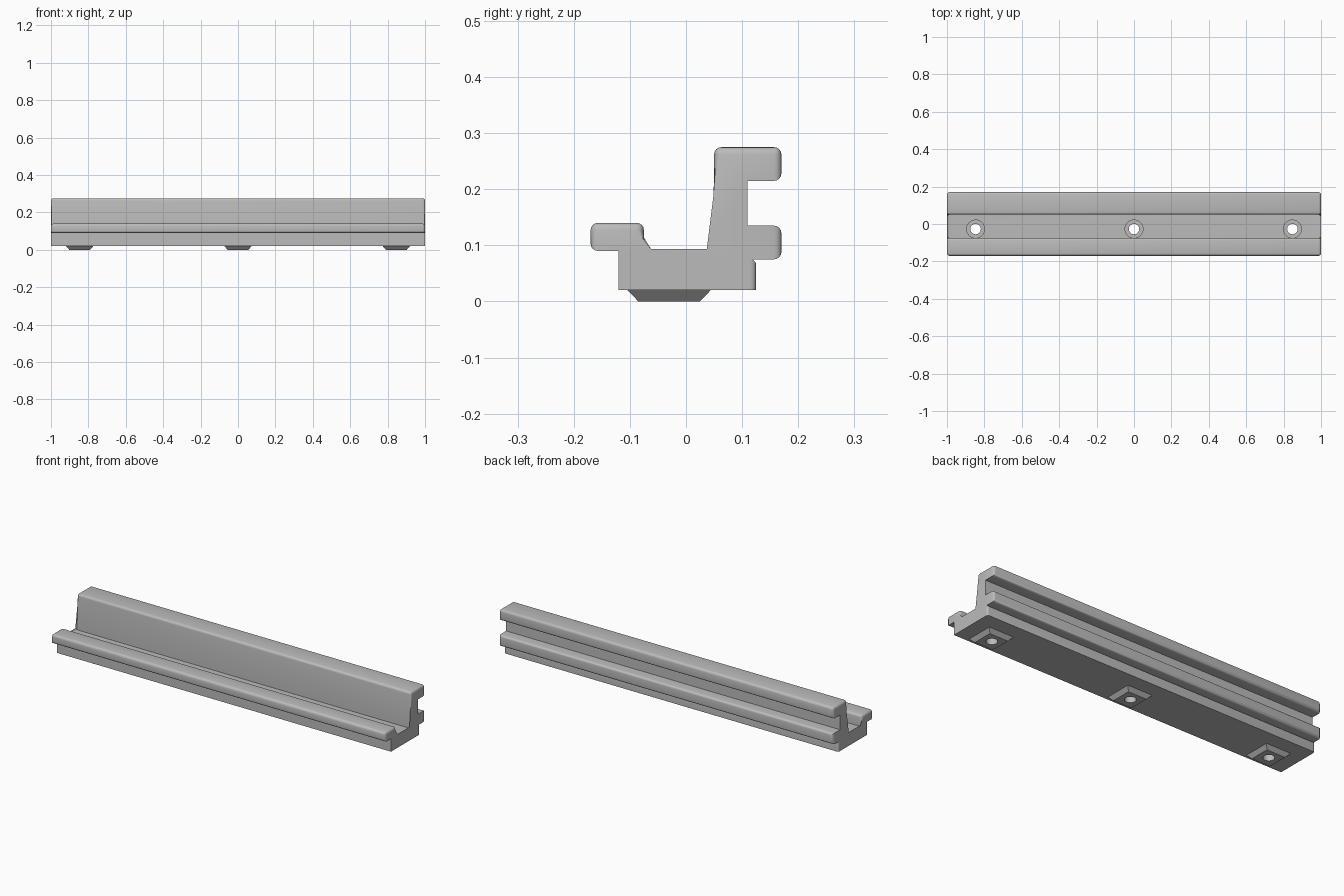
import bpy, bmesh, math

if "Cube" in bpy.data.objects:
    bpy.data.objects.remove(bpy.data.objects["Cube"], do_unlink=True)

GREY = (0.5, 0.5, 0.5, 1)
mat = bpy.data.materials.new("light grey")
mat.use_nodes = True
mat.diffuse_color = GREY
mat.node_tree.nodes["Principled BSDF"].inputs["Base Color"].default_value = GREY

HOLE_Y = -0.027
PITCH = 0.847


def add_object(name, bm):
    bmesh.ops.recalc_face_normals(bm, faces=bm.faces[:])
    mesh = bpy.data.meshes.new(name)
    bm.to_mesh(mesh)
    bm.free()
    mesh.materials.append(mat)
    obj = bpy.data.objects.new(name, mesh)
    bpy.context.collection.objects.link(obj)
    return obj


def extrusion(name, points, radius):
    """Extrude (y, z, round corner, round end of next side) along x."""
    bm = bmesh.new()
    a = [bm.verts.new((-1, p[0], p[1])) for p in points]
    b = [bm.verts.new((1, p[0], p[1])) for p in points]
    bm.faces.new(a)
    bm.faces.new(b[::-1])
    rounded = []
    for i, p in enumerate(points):
        j = (i + 1) % len(points)
        bm.faces.new((a[i], b[i], b[j], a[j]))
        if p[2]:
            rounded.append(bm.edges.get((a[i], b[i])))
        if p[3]:
            rounded += [bm.edges.get((a[i], a[j])), bm.edges.get((b[i], b[j]))]
    bmesh.ops.bevel(bm, geom=rounded, offset=radius, segments=4,
                    profile=0.5, affect='EDGES', clamp_overlap=True)
    return add_object(name, bm)


def activate(obj):
    bpy.ops.object.select_all(action='DESELECT')
    obj.select_set(True)
    bpy.context.view_layer.objects.active = obj


def cylinder(name, x, radius, z0, z1):
    bm = bmesh.new()
    bmesh.ops.create_cone(bm, cap_ends=True, segments=32, radius1=radius,
                          radius2=radius, depth=z1 - z0)
    bmesh.ops.translate(bm, verts=bm.verts[:], vec=(x, HOLE_Y, (z0 + z1) / 2))
    obj = add_object(name, bm)
    obj.hide_render = True
    return obj


def cut(obj, cutters):
    activate(obj)
    for c in cutters:
        mod = obj.modifiers.new("hole", 'BOOLEAN')
        mod.operation = 'DIFFERENCE'
        mod.solver = 'EXACT'
        mod.object = c
        bpy.ops.object.modifier_apply(modifier=mod.name)


# Rail body: channel floor, front lip, tall back wall with two rear flanges
rail = extrusion("rail_body", [
    (-0.12, 0.02, 0, 0), (0.11, 0.02, 0, 0),
    (0.11, 0.075, 0, 0), (0.17, 0.075, 1, 1),
    (0.17, 0.135, 1, 0), (0.11, 0.135, 0, 0),
    (0.11, 0.215, 0, 0), (0.17, 0.215, 1, 1),
    (0.17, 0.275, 1, 1), (0.05, 0.275, 1, 1),
    (0.05, 0.08, 0, 1), (-0.075, 0.08, 0, 1),
    (-0.075, 0.14, 1, 1), (-0.17, 0.14, 1, 1),
    (-0.17, 0.09, 1, 0), (-0.12, 0.09, 0, 0)], 0.013)

# Rounded strip along the rear of the base
strip = extrusion("base_rear_strip", [
    (0.11, 0.02, 0, 0), (0.125, 0.02, 0, 1),
    (0.125, 0.075, 1, 0), (0.11, 0.075, 0, 0)], 0.01)

# Tapered locating pads underneath
cutters, pads = [], []
for label, x in (("right", -PITCH), ("middle", 0), ("left", PITCH)):
    bm = bmesh.new()
    bmesh.ops.create_cone(bm, cap_ends=True, segments=4, radius1=0.055 * math.sqrt(2),
                          radius2=0.074 * math.sqrt(2), depth=0.02)
    for v in bm.verts:
        quarter = math.pi / 4
        px, py = v.co.x, v.co.y
        v.co.x = px * math.cos(quarter) - py * math.sin(quarter) + x
        v.co.y = px * math.sin(quarter) + py * math.cos(quarter) - 0.03
        v.co.z += 0.01
    pads.append(add_object(label + "_pad", bm))
    cutters.append((cylinder("screw_cutter", x, 0.028, -0.1, 0.15),
                    cylinder("head_cutter", x, 0.048, 0.05, 0.15)))

# Stepped screw holes
for pad, (screw, head) in zip(pads, cutters):
    cut(rail, (screw, head))
    cut(pad, (screw,))
for pair in cutters:
    for c in pair:
        bpy.data.objects.remove(c, do_unlink=True)

for obj in [rail, strip] + pads:
    activate(obj)
    bpy.ops.object.shade_smooth_by_angle(angle=math.radians(35))
